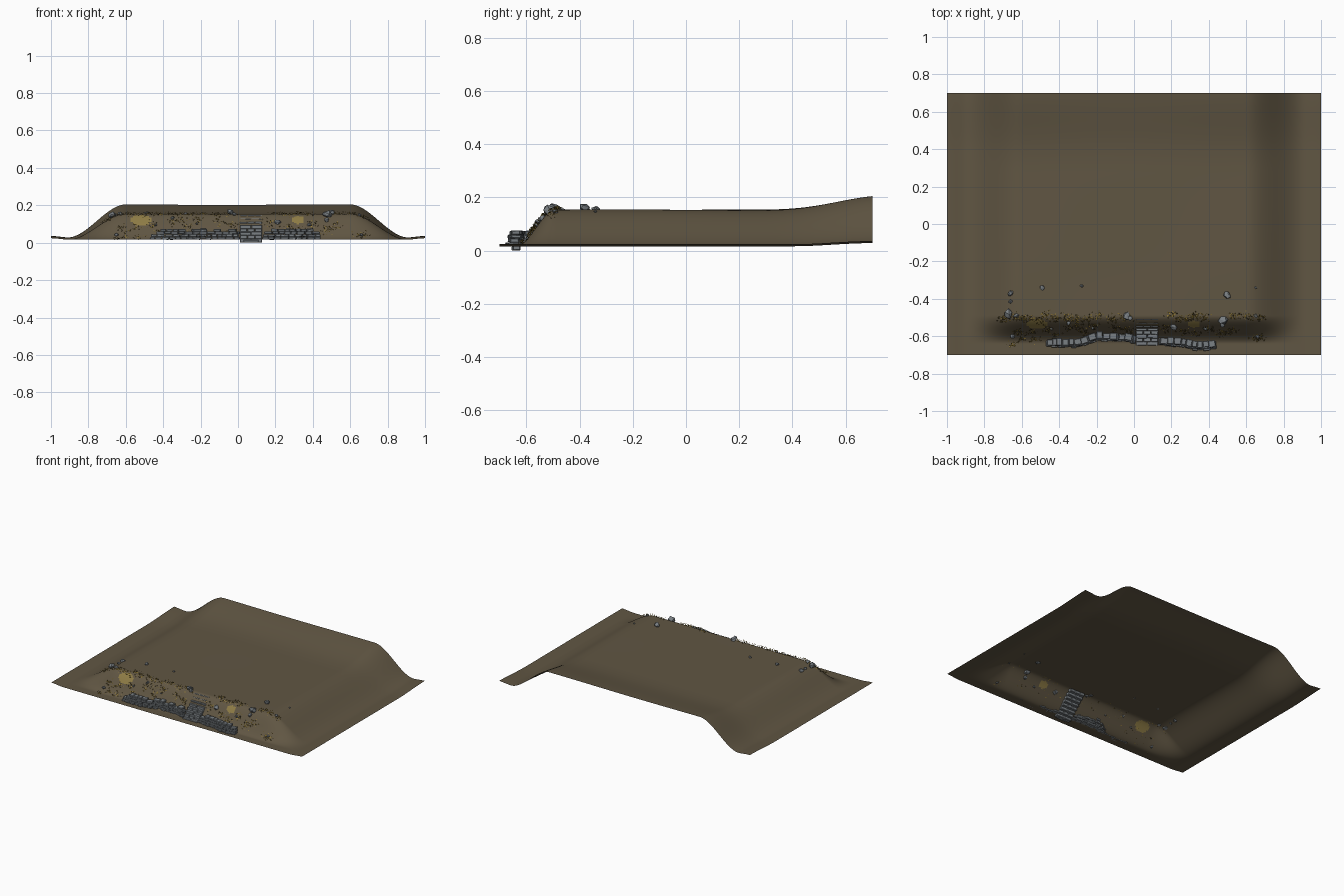
import bpy, bmesh, math, random
from mathutils import Matrix, Vector, Euler

if "Cube" in bpy.data.objects:
    bpy.data.objects.remove(bpy.data.objects["Cube"])

random.seed(7)
U = random.uniform


def material(name, rgb):
    m = bpy.data.materials.new(name)
    m.diffuse_color = (*rgb, 1)
    m.use_nodes = True
    m.node_tree.nodes["Principled BSDF"].inputs["Base Color"].default_value = m.diffuse_color
    return m


EARTH = material("brown earth", (0.118, 0.093, 0.056))
DRY = material("dry grass patch", (0.27, 0.20, 0.06))
STONE = material("grey stone", (0.19, 0.21, 0.225))
LEAF = material("golden leaf", (0.33, 0.22, 0.035))
DARK_LEAF = material("dark leaf", (0.12, 0.085, 0.02))


def smooth(a, b, t):
    t = max(0, min(1, (t - a) / (b - a)))
    return t * t * (3 - 2 * t)


def ground(x, y):
    """Height of the terrace: front bank, two side banks, rising back."""
    side = 1 - smooth(0.60, 0.91, abs(x))
    bank = smooth(-0.64, -0.49, y)
    back = smooth(0.3, 0.85, y)
    base = 0.016 + 0.012 * smooth(0.4, 0.7, y) + 0.008 * smooth(0.9, 1, abs(x))
    ripple = 0.0015 * math.sin(5 * x + 2) * math.sin(6 * y)
    return base + side * bank * (0.137 + 0.047 * back + ripple)


def slope(x, y):
    e = 0.01
    return Vector((ground(x - e, y) - ground(x + e, y),
                   ground(x, y - e) - ground(x, y + e), 2 * e)).normalized()


def finish(name, bm, mats, bevel=0):
    me = bpy.data.meshes.new(name)
    bm.to_mesh(me)
    bm.free()
    ob = bpy.data.objects.new(name, me)
    bpy.context.collection.objects.link(ob)
    for m in mats:
        me.materials.append(m)
    if bevel:
        b = ob.modifiers.new("bevel", 'BEVEL')
        b.width = bevel
        b.segments = 1
    return ob


# Terrain sheet, finer along the front bank, with dry patches
bm = bmesh.new()
xs = [-1 + i / 80 for i in range(161)]
ys = [-0.7 + i * 0.005 for i in range(60)] + [-0.4 + i * 0.025 for i in range(45)]
grid = [[bm.verts.new((x, y, ground(x, y))) for x in xs] for y in ys]
patches = [(-0.52, -0.535, 0.055, 0.026), (0.32, -0.535, 0.035, 0.018)]
for j in range(len(ys) - 1):
    for i in range(len(xs) - 1):
        f = bm.faces.new((grid[j][i], grid[j][i + 1], grid[j + 1][i + 1], grid[j + 1][i]))
        f.smooth = True
        c = f.calc_center_median()
        if any(((c.x - px) / a) ** 2 + ((c.y - py) / b) ** 2 < 1 for px, py, a, b in patches):
            f.material_index = 1
finish("terrain", bm, [EARTH, DRY])


def block(bm, pos, size, yaw=0, tilt=0.04):
    rot = Euler((U(-tilt, tilt), U(-tilt, tilt), yaw)).to_matrix().to_4x4()
    bmesh.ops.create_cube(bm, size=1, matrix=Matrix.Translation(pos) @ rot
                          @ Matrix.Diagonal((*size, 1)))


# Dry stone walls: staggered courses along a winding path
def wall(name, path, courses):
    bm = bmesh.new()
    x0, x1 = path[0][0], path[-1][0]

    def py(x):
        for (ax, ay), (bx, by) in zip(path, path[1:]):
            if x <= bx:
                return ay + (by - ay) * smooth(ax, bx, x)
        return path[-1][1]

    for row in range(courses):
        x = x0 + U(0, 0.02) * row
        while x < x1 - 0.01:
            w = min(U(0.024, 0.045), x1 - x)
            cx = x + w / 2
            yaw = math.atan2(py(cx + 0.01) - py(cx - 0.01), 0.02)
            if row < courses - 1 or U(0, 1) < 0.7:
                block(bm, (cx, py(cx) + 0.004 * row + U(-0.003, 0.003), 0.0235 + row * 0.0145),
                      (w * 0.95, U(0.03, 0.04), U(0.0125, 0.0155)), yaw)
            x += w
    finish(name, bm, [STONE], 0.0025)


wall("left_wall", [(-0.47, -0.64), (-0.32, -0.643), (-0.18, -0.608), (-0.08, -0.61), (0.01, -0.622)], 4)
wall("right_wall", [(0.13, -0.63), (0.22, -0.637), (0.36, -0.658), (0.44, -0.648)], 4)

# Stone stairway up the bank
bm = bmesh.new()
for i in range(8):
    n = 2 + i % 2
    for k in range(n):
        w = 0.12 / n
        block(bm, (0.01 + w * (k + 0.5), -0.636 + i * 0.0195, 0.012 + i * 0.0178),
              (w * 0.96, 0.028, 0.022), U(-0.04, 0.04))
block(bm, (0.07, -0.645, 0.008), (0.08, 0.02, 0.015), 0, 0)
finish("stairway", bm, [STONE], 0.0025)

# Loose boulders, half sunk in the ground
bm = bmesh.new()
rocks = [(-0.66, -0.37, .018), (-0.66, -0.415, .011), (-0.67, -0.48, .026), (-0.63, -0.49, .014),
         (-0.49, -0.34, .014), (-0.28, -0.33, .010), (-0.04, -0.49, .024), (-0.02, -0.505, .014),
         (0.21, -0.55, .021), (0.48, -0.515, .025), (0.475, -0.54, .015), (0.50, -0.38, .021),
         (0.65, -0.49, .012), (0.65, -0.34, .007), (-0.35, -0.53, .012), (-0.22, -0.555, .010),
         (0.38, -0.56, .012), (-0.65, -0.60, .014), (0.66, -0.60, .010), (-0.44, -0.56, .010)]
for x, y, r in rocks:
    at = Matrix.Translation((x, y, ground(x, y) + r * 0.35))
    rot = Euler((U(0, 0.4), U(0, 0.4), U(0, 6))).to_matrix().to_4x4()
    new = bmesh.ops.create_icosphere(bm, subdivisions=1, radius=r,
                                     matrix=at @ rot @ Matrix.Diagonal((U(1, 1.2), U(.8, 1), U(.65, .85), 1)))
    for v in new["verts"]:
        v.co += Vector((U(-.2, .2), U(-.2, .2), U(-.2, .2))) * r
finish("boulders", bm, [STONE])


# Dry shrubs: clumps of small kite-shaped leaves
def clump(bm, x, y, spread, count):
    for _ in range(count):
        px, py = x + random.gauss(0, spread), y + random.gauss(0, spread * 0.55)
        n = slope(px, py)
        foot = Vector((px, py, ground(px, py))) + n * U(-0.002, 0.009)
        a = U(0, 2 * math.pi)
        d = (Vector((math.cos(a), math.sin(a), 0)) + n * U(0.1, 0.8)).normalized()
        s = d.cross(n).normalized() * U(0.002, 0.0035)
        L = U(0.008, 0.014)
        pts = (foot, foot + d * L * 0.5 + s, foot + d * L, foot + d * L * 0.5 - s)
        f = bm.faces.new([bm.verts.new(p) for p in pts])
        f.material_index = int(U(0, 1) < 0.5)


bm = bmesh.new()
crest = [-.69, -.65, -.60, -.56, -.51, -.47, -.42, -.36, -.31, -.25, -.19, -.12, -.05,
         .20, .24, .29, .33, .38, .54, .60, .67]
for x in crest:
    clump(bm, x, -0.495 + U(-0.015, 0.012), 0.016, 34)
lower = [(-.62, -.57), (-.55, -.575), (-.47, -.56), (-.42, -.59), (-.35, -.55), (-.30, -.54),
         (-.27, -.57), (-.22, -.54), (-.10, -.55), (-.03, -.56), (.17, -.55), (.27, -.57),
         (.33, -.58), (.40, -.555), (.46, -.58), (.49, -.575), (.53, -.56),
         (.64, -.60), (.68, -.605), (-.65, -.64), (-.60, -.61), (-.52, -.615)]
for x, y in lower:
    clump(bm, x, y, 0.016, 26)
finish("dry_shrubs", bm, [LEAF, DARK_LEAF])
